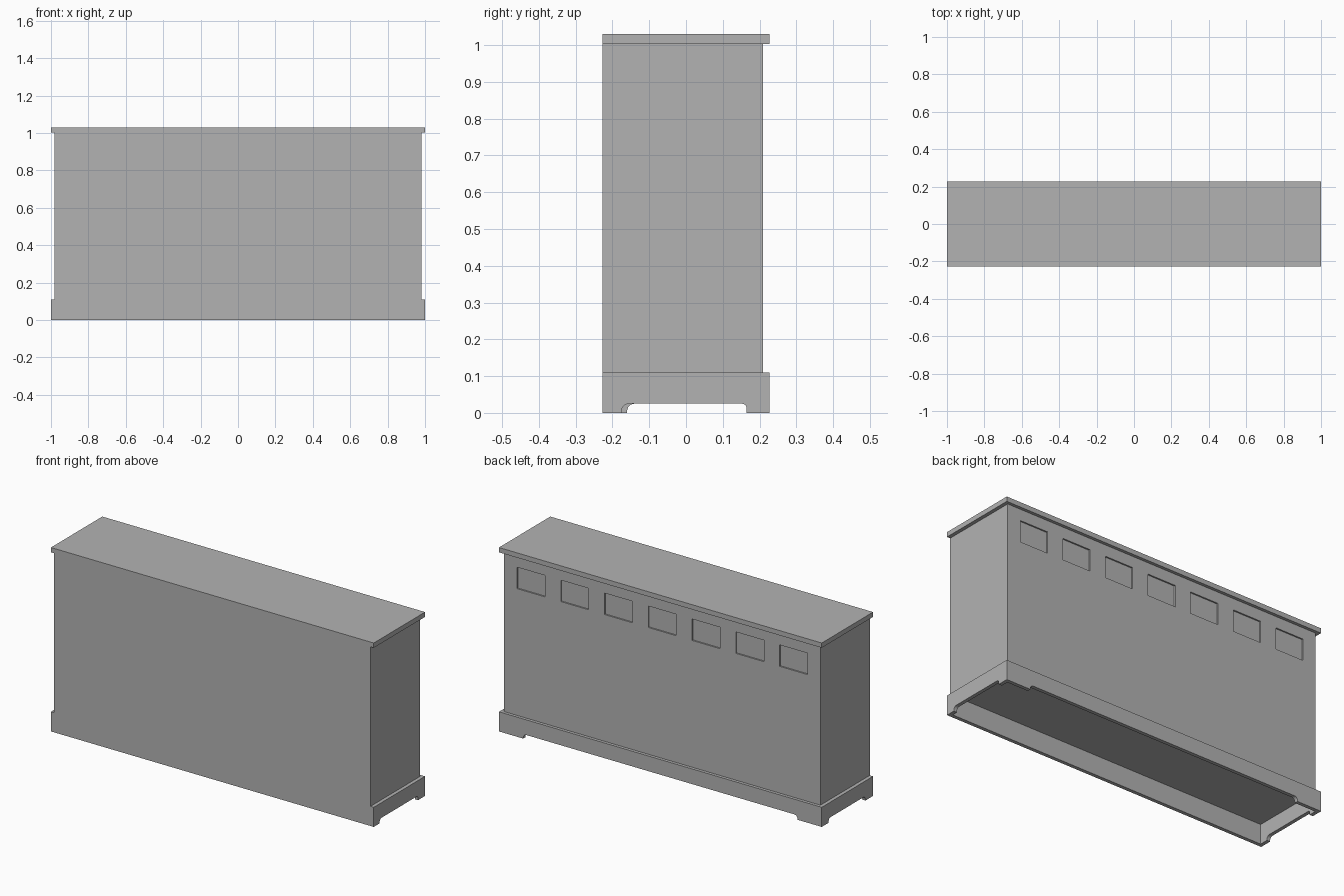
import bpy, bmesh, math
from mathutils import Vector

cube = bpy.data.objects.get("Cube")
if cube:
    bpy.data.objects.remove(cube)

grey = bpy.data.materials.new("plain grey")
grey.use_nodes = True
grey.diffuse_color = (0.45, 0.45, 0.45, 1)
grey.node_tree.nodes["Principled BSDF"].inputs["Base Color"].default_value = grey.diffuse_color

FRONT, BACK = -0.227, 0.227      # depth limits
BODY_X, BODY_BACK = 0.98, 0.21   # carcass limits
BASE_H, TOP_Z, HEIGHT = 0.11, 1.003, 1.03
WALL = 0.02                      # plinth board thickness


def finish(name, bm):
    bmesh.ops.recalc_face_normals(bm, faces=bm.faces)
    mesh = bpy.data.meshes.new(name)
    bm.to_mesh(mesh)
    bm.free()
    mesh.materials.append(grey)
    obj = bpy.data.objects.new(name, mesh)
    bpy.context.collection.objects.link(obj)
    return obj


def add_box(bm, lo, hi):
    lo, hi = Vector(lo), Vector(hi)
    verts = bmesh.ops.create_cube(bm, size=1)["verts"]
    for v in verts:
        v.co = (lo + hi) / 2 + v.co * (hi - lo)


def box(name, lo, hi):
    bm = bmesh.new()
    add_box(bm, lo, hi)
    return finish(name, bm)


def plinth_board(name, start, end, cut_start, cut_end, place, offset, radii):
    """Board with a low round-cornered cutout between two feet."""
    rise = 0.025
    arch = []
    for x, r, side in ((cut_start, radii[0], 1), (cut_end, radii[1], -1)):
        arc = [(x + side * r * (1 - math.cos(a)), rise - r + r * math.sin(a))
               for a in (math.pi / 2 * i / 6 for i in range(7))]
        arc.insert(0, (x, 0))
        arch += arc if side > 0 else arc[::-1]
    outline = [(start, 0)] + arch + [(end, 0), (end, BASE_H), (start, BASE_H)]
    bm = bmesh.new()
    face = bm.faces.new([bm.verts.new(place(u, z)) for u, z in outline])
    new = bmesh.ops.extrude_face_region(bm, geom=[face])["geom"]
    bmesh.ops.translate(bm, vec=offset, verts=[g for g in new if isinstance(g, bmesh.types.BMVert)])
    return finish(name, bm)


# Carcass and top slab, flush along the front
body = box("cabinet_body", (-BODY_X, FRONT, BASE_H), (BODY_X, BODY_BACK, TOP_Z))
box("top_slab", (-1, FRONT, TOP_Z), (1, BACK, HEIGHT))

# Row of seven shallow rectangular recesses in the back
bm = bmesh.new()
count, width, reach = 7, 0.173, 0.9
pitch = (2 * reach - width) / (count - 1)
for i in range(count):
    x = -reach + i * pitch
    add_box(bm, (x, BODY_BACK - 0.008, 0.82), (x + width, BODY_BACK + 0.05, 0.94))
cutter = finish("recess_cutter", bm)
cutter.hide_render = True
cutter.hide_set(True)
cut = body.modifiers.new("recesses", "BOOLEAN")
cut.object = cutter
cut.solver = "EXACT"

# Open plinth: plain front, footed sides and back
inner = 1 - WALL
box("plinth_front", (-inner, FRONT, 0), (inner, FRONT + WALL, BASE_H))
plinth_board("plinth_back", -inner, inner, -0.85, 0.85,
             lambda u, z: (u, BACK, z), (0, -WALL, 0), (0.02, 0.02))
for name, side, cut_front in (("plinth_left", 1, -0.175), ("plinth_right", -1, -0.16)):
    plinth_board(name, FRONT, BACK, cut_front, 0.165,
                 lambda u, z, s=side: (s, u, z), (-side * WALL, 0, 0), (0.02, 0.013))
